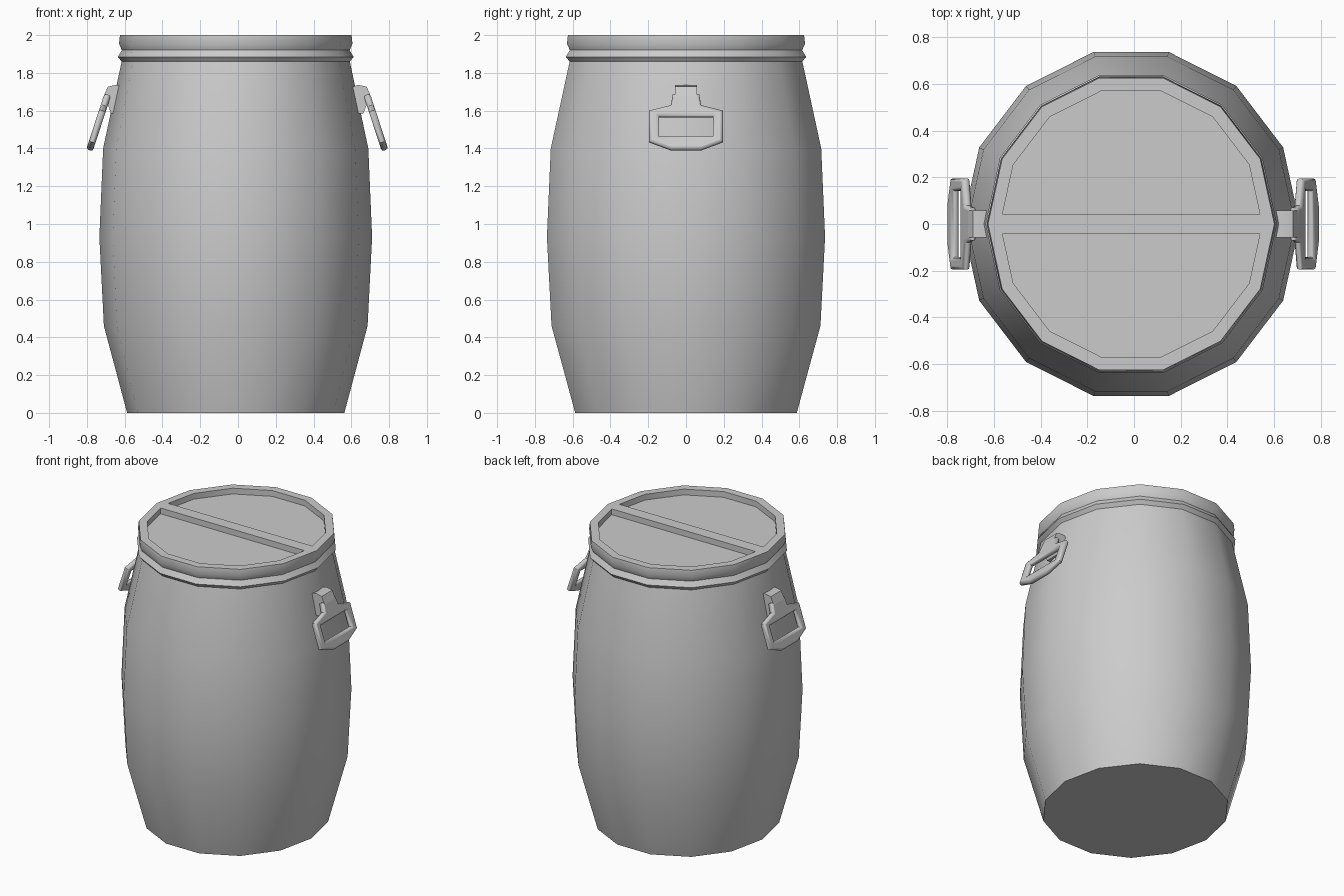
import bpy, bmesh
from math import sin, cos, pi, radians
from mathutils import Matrix, Vector

SIDES = 14
STRETCH = 1.046      # the barrel is slightly wider front to back
CENTRE = -0.012      # the barrel axis sits a touch off centre

cube = bpy.data.objects.get("Cube")
if cube:
    bpy.data.objects.remove(cube, do_unlink=True)

grey = bpy.data.materials.new("grey_plastic")
grey.use_nodes = True
grey.diffuse_color = (0.6, 0.6, 0.6, 1)
grey.node_tree.nodes["Principled BSDF"].inputs["Base Color"].default_value = grey.diffuse_color


def add_object(name, mesh, angle=32):
    mesh.materials.clear()
    mesh.materials.append(grey)
    mesh.shade_smooth()
    mesh.set_sharp_from_angle(angle=radians(angle))
    obj = bpy.data.objects.new(name, mesh)
    bpy.context.collection.objects.link(obj)
    return obj


def finish(name, bm, angle=32):
    bmesh.ops.recalc_face_normals(bm, faces=bm.faces)
    mesh = bpy.data.meshes.new(name)
    bm.to_mesh(mesh)
    bm.free()
    return add_object(name, mesh, angle)


def around(k, r):
    a = 2 * pi * k / SIDES
    return r * cos(a), r * STRETCH * sin(a)


def bridge(bm, low, high):
    n = len(low)
    for i in range(n):
        j = (i + 1) % n
        bm.faces.new((low[i], low[j], high[j], high[i]))


def lathe(bm, profile):
    rings = []
    for r, z in profile:
        ring = []
        for k in range(SIDES):
            x, y = around(k, r)
            ring.append(bm.verts.new((x + CENTRE, y, z)))
        rings.append(ring)
    for low, high in zip(rings, rings[1:]):
        bridge(bm, low, high)
    bm.faces.new(rings[0])
    return rings[-1]


# Bulging barrel body
bm = bmesh.new()
top = lathe(bm, [(0.575, 0), (0.698, 0.46), (0.722, 0.93), (0.702, 1.4), (0.602, 1.87)])
bm.faces.new(top)
finish("barrel_body", bm)

# Ridged lid with two sunken half discs, leaving a bar across the middle
bm = bmesh.new()
outer = lathe(bm, [(0.6, 1.855), (0.624, 1.885), (0.603, 1.92), (0.618, 1.955), (0.613, 2.0)])
loops = [outer]
for side in (1, -1):
    outline = [(0.551, 0.042)] + [around(k, 0.56) for k in range(1, SIDES // 2)] + [(-0.551, 0.042)]
    rim = [bm.verts.new((x + CENTRE, y * side, 2.0)) for x, y in outline]
    floor = [bm.verts.new(v.co - Vector((0, 0, 0.04))) for v in rim]
    bridge(bm, floor, rim)
    bm.faces.new(floor)
    loops.append(rim)
edges = []
for loop in loops:
    edges += [bm.edges.get((a, b)) for a, b in zip(loop, loop[1:] + loop[:1])]
bmesh.ops.triangle_fill(bm, edges=edges, use_beauty=True, normal=(0, 0, 1))
finish("lid", bm)


# Carrying handle: rounded flat frame drawn as an outline with a slot
def frame_mesh():
    half = [(0.08, -0.31), (0.195, -0.265), (0.195, -0.09), (0.08, -0.06), (0.07, 0.0)]
    outline = half + [(-x, y) for x, y in reversed(half)]
    slot = [(-0.142, -0.235), (-0.142, -0.125), (0.142, -0.125), (0.142, -0.235)]
    curve = bpy.data.curves.new("frame_outline", 'CURVE')
    curve.dimensions = '2D'
    curve.fill_mode = 'BOTH'
    curve.extrude = 0.004
    curve.bevel_depth = 0.014
    curve.bevel_resolution = 1
    curve.offset = -0.014
    for points in (outline, slot):
        spline = curve.splines.new('POLY')
        spline.points.add(len(points) - 1)
        for p, (x, y) in zip(spline.points, points):
            p.co = (x, y, 0, 1)
        spline.use_cyclic_u = True
    temp = bpy.data.objects.new("frame_outline", curve)
    bpy.context.collection.objects.link(temp)
    deps = bpy.context.evaluated_depsgraph_get()
    mesh = bpy.data.meshes.new_from_object(temp.evaluated_get(deps))
    bpy.data.objects.remove(temp, do_unlink=True)
    return mesh


# Lug that holds the handle, extruded from its side profile
def lug(name):
    profile = [(0.59, 1.72), (0.64, 1.737), (0.685, 1.727), (0.708, 1.675),
               (0.69, 1.645), (0.668, 1.585), (0.61, 1.585)]
    bm = bmesh.new()
    ends = [[bm.verts.new((x, y, z)) for x, z in profile] for y in (-0.058, 0.058)]
    bridge(bm, *ends)
    for end in ends:
        bm.faces.new(end)
    return finish(name, bm)


up = Vector((-0.31, 0, 0.95)).normalized()
across = Vector((0, 1, 0))
tilt = Matrix((across, up, across.cross(up))).transposed().to_4x4()
for name, turn in (("left", 0), ("right", pi)):
    spin = Matrix.Translation((-0.004, 0, 0)) @ Matrix.Rotation(turn, 4, 'Z')
    handle = add_object(name + "_handle", frame_mesh(), 50)
    handle.matrix_world = spin @ Matrix.Translation((0.686, 0, 1.685)) @ tilt
    lug(name + "_lug").matrix_world = spin
